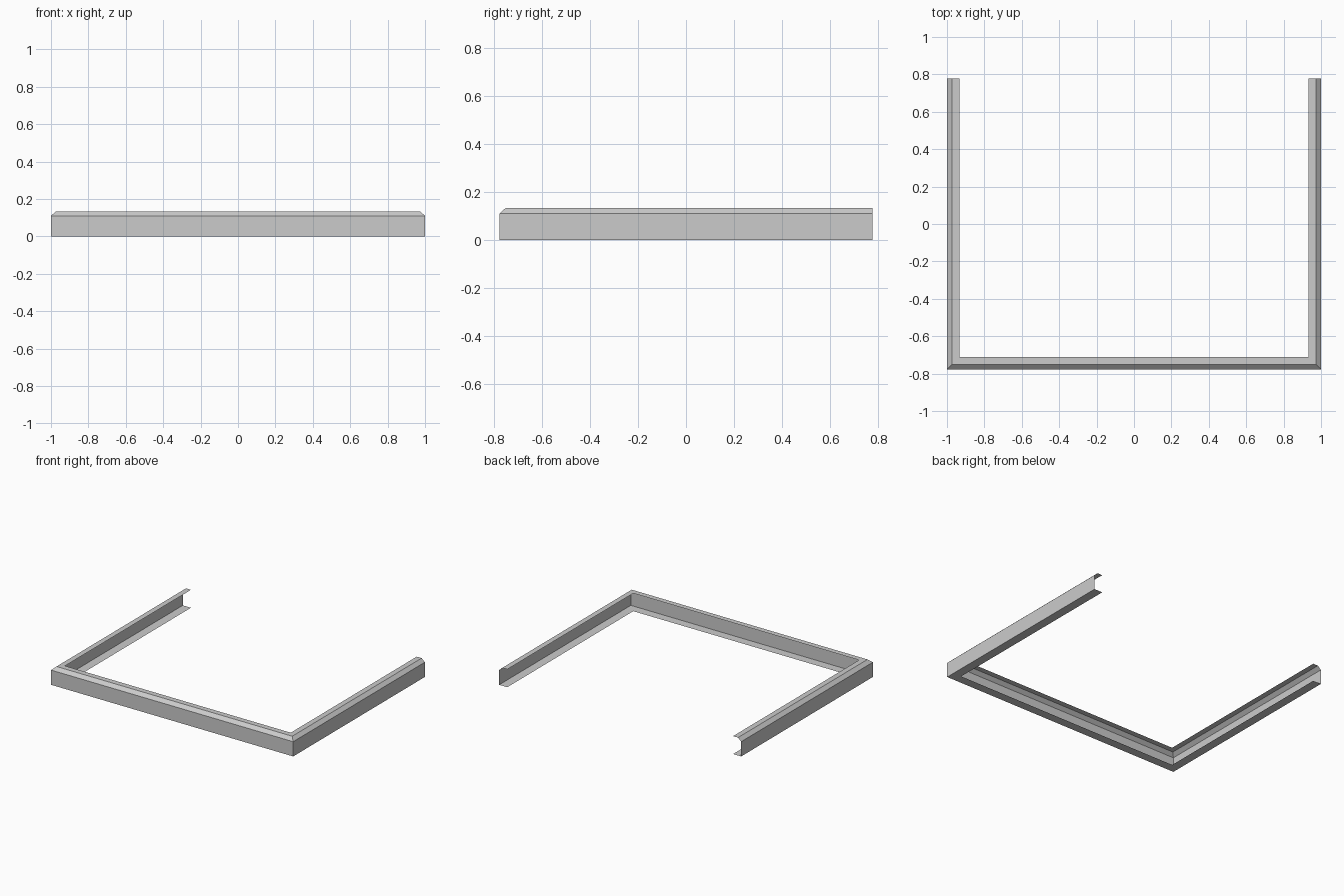
import bpy
import bmesh

cube = bpy.data.objects.get("Cube")
if cube:
    bpy.data.objects.remove(cube, do_unlink=True)

HALF_X, HALF_Y = 1.0, 0.777

# One plain grey for the whole sheet metal channel
grey = bpy.data.materials.new("light grey metal")
grey.use_nodes = True
colour = (0.6, 0.6, 0.6, 1)
grey.diffuse_color = colour
grey.node_tree.nodes["Principled BSDF"].inputs["Base Color"].default_value = colour

# Cross-section as (distance inward, height): bottom flange, wall, bevel, top flange
profile = [(0.067, 0), (0, 0), (0, 0.11), (0.026, 0.134), (0.067, 0.134)]


def station(d, z):
    """Points along the U-shaped run, mitred at both front corners."""
    x, y = HALF_X - d, -HALF_Y + d
    return [(-x, HALF_Y, z), (-x, y, z), (x, y, z), (x, HALF_Y, z)]


# Sweep the open cross-section along the left arm, front rail and right arm
bm = bmesh.new()
rows = [[bm.verts.new(p) for p in station(d, z)] for d, z in profile]
for low, high in zip(rows, rows[1:]):
    for i in range(len(low) - 1):
        bm.faces.new((low[i], low[i + 1], high[i + 1], high[i]))

mesh = bpy.data.meshes.new("channel_frame")
bm.to_mesh(mesh)
bm.free()
mesh.materials.append(grey)
frame = bpy.data.objects.new("channel_frame", mesh)
bpy.context.collection.objects.link(frame)
